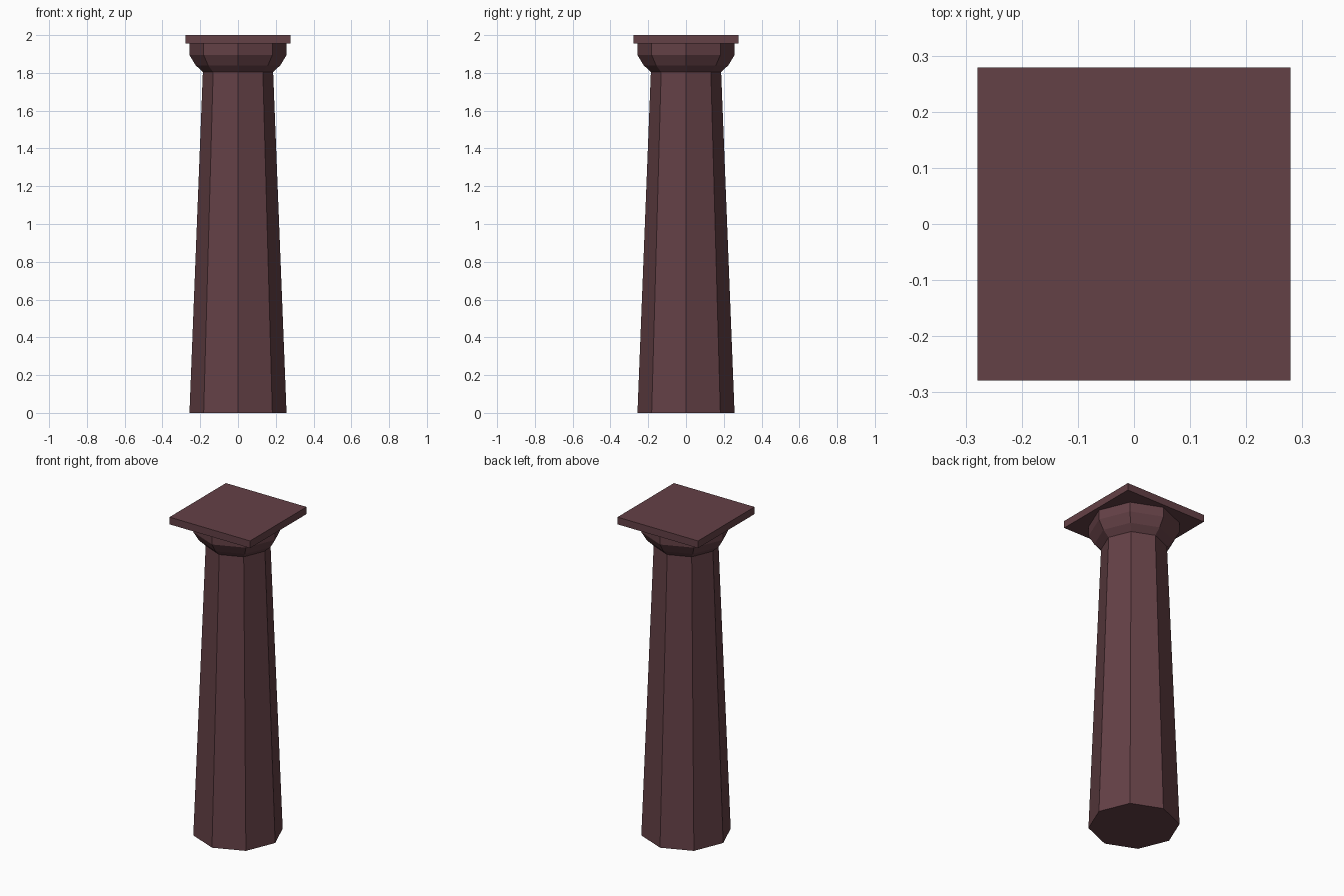
import bpy
import bmesh
import math

cube = bpy.data.objects.get("Cube")
if cube:
    bpy.data.objects.remove(cube, do_unlink=True)

SIDES = 8

stone = bpy.data.materials.new("dark_red_stone")
stone.use_nodes = True
colour = (0.127, 0.052, 0.061, 1)
stone.diffuse_color = colour
stone.node_tree.nodes["Principled BSDF"].inputs["Base Color"].default_value = colour


def add_object(name, bm):
    bmesh.ops.recalc_face_normals(bm, faces=bm.faces)
    mesh = bpy.data.meshes.new(name)
    bm.to_mesh(mesh)
    bm.free()
    mesh.materials.append(stone)
    obj = bpy.data.objects.new(name, mesh)
    bpy.context.collection.objects.link(obj)
    return obj


def faceted_column(name, profile):
    """Stack of octagonal rings from (radius, height) pairs, capped at both ends."""
    bm = bmesh.new()
    rings = []
    for radius, z in profile:
        angles = [math.tau * i / SIDES for i in range(SIDES)]
        rings.append([bm.verts.new((radius * math.cos(a), radius * math.sin(a), z))
                      for a in angles])
    for low, high in zip(rings, rings[1:]):
        for i in range(SIDES):
            j = (i + 1) % SIDES
            bm.faces.new((low[i], low[j], high[j], high[i]))
    bm.faces.new(rings[0])
    bm.faces.new(rings[-1])
    return add_object(name, bm)


# Tapered octagonal shaft
faceted_column("shaft", [(0.257, 0), (0.186, 1.805)])

# Flared capital
faceted_column("capital", [(0.186, 1.805), (0.224, 1.84), (0.257, 1.895), (0.257, 1.955)])

# Square top slab
bm = bmesh.new()
bmesh.ops.create_cube(bm, size=1)
bmesh.ops.scale(bm, vec=(0.557, 0.557, 0.045), verts=bm.verts)
bmesh.ops.translate(bm, vec=(0, 0, 1.9775), verts=bm.verts)
add_object("top_slab", bm)
